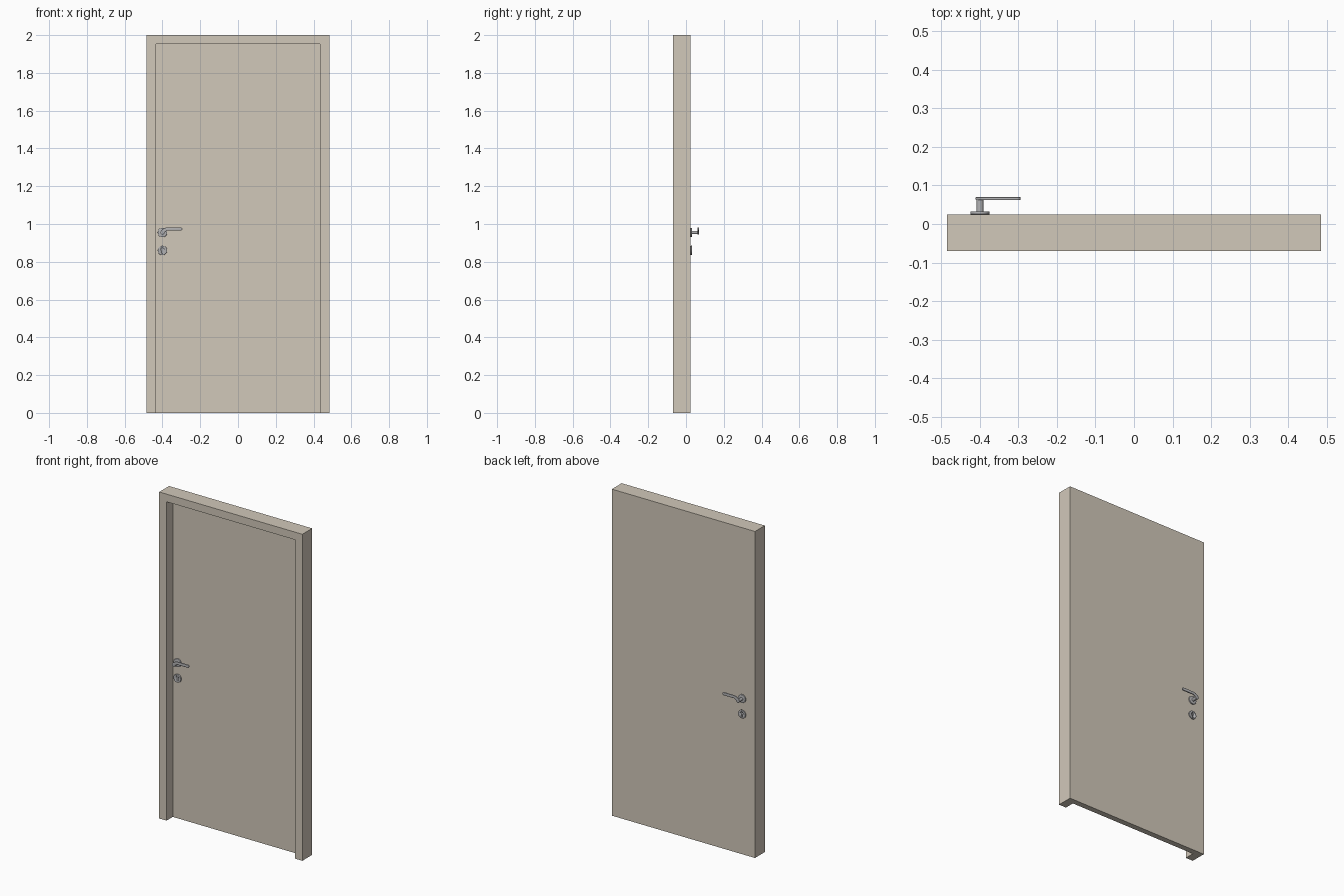
import bpy, bmesh, math
from mathutils import Vector, Matrix

if "Cube" in bpy.data.objects:
    bpy.data.objects.remove(bpy.data.objects["Cube"])

BACK, LEAF_FRONT, FRONT = 0.025, -0.01, -0.07   # y planes
HX, HZ, KZ = -0.40, 0.955, 0.86                 # handle axis and keyhole height
MID = (BACK + LEAF_FRONT) / 2


def material(name, color):
    m = bpy.data.materials.new(name)
    m.diffuse_color = color
    m.use_nodes = True
    m.node_tree.nodes["Principled BSDF"].inputs["Base Color"].default_value = m.diffuse_color
    return m


PAINT = material("beige_paint", (0.64, 0.58, 0.49, 1))
METAL = material("grey_metal", (0.45, 0.45, 0.46, 1))


def finish(name, bm, mat, smooth=False):
    bmesh.ops.recalc_face_normals(bm, faces=bm.faces)
    me = bpy.data.meshes.new(name)
    bm.to_mesh(me)
    bm.free()
    ob = bpy.data.objects.new(name, me)
    bpy.context.collection.objects.link(ob)
    me.materials.append(mat)
    if smooth:
        bpy.ops.object.select_all(action='DESELECT')
        ob.select_set(True)
        bpy.context.view_layer.objects.active = ob
        bpy.ops.object.shade_smooth_by_angle(angle=math.radians(35))
    return ob


def box(name, x0, x1, y0, y1, z0, z1, mat):
    bm = bmesh.new()
    bmesh.ops.create_cube(bm, size=1)
    for v in bm.verts:
        v.co = Vector((x0 if v.co.x < 0 else x1,
                       y0 if v.co.y < 0 else y1,
                       z0 if v.co.z < 0 else z1))
    return finish(name, bm, mat)


def cut(ob, cutter):
    m = ob.modifiers.new("cut", 'BOOLEAN')
    m.object = cutter
    m.solver = 'EXACT'
    cutter.hide_render = True
    cutter.hide_set(True)


def prism(name, pts, y0, y1, side, mat, bevel=0.0):
    """Extrude an (x, z) outline along y; side -1 mirrors it to the front."""
    bm = bmesh.new()
    f = bm.faces.new([bm.verts.new((x, y0, z)) for x, z in pts])
    r = bmesh.ops.extrude_face_region(bm, geom=[f])
    for v in r["geom"]:
        if isinstance(v, bmesh.types.BMVert):
            v.co.y = y1
    if bevel:
        rim = [e for e in bm.edges if abs(e.verts[0].co.y - e.verts[1].co.y) < 1e-6]
        bmesh.ops.bevel(bm, geom=rim, offset=bevel, segments=3, profile=0.5, affect='EDGES')
    if side < 0:
        for v in bm.verts:
            v.co.y = 2 * MID - v.co.y
    return finish(name, bm, mat, True)


def arc(cx, cz, r, a0, a1, n):
    return [(cx + r * math.cos(math.radians(a0 + (a1 - a0) * i / n)),
             cz + r * math.sin(math.radians(a0 + (a1 - a0) * i / n))) for i in range(n + 1)]


def disc(cx, cz, r, n=32):
    return arc(cx, cz, r, 0, 360 - 360 / n, n - 1)


# door leaf and surrounding frame: one slab with a recess open at the bottom
door = box("door_leaf_and_frame", -0.485, 0.485, FRONT, BACK, 0, 2, PAINT)
cut(door, box("recess_cutter", -0.435, 0.435, FRONT - 0.05, LEAF_FRONT, -0.05, 1.953, PAINT))

# lever outline: round hub, gentle rise, straight grip with rounded tip
lever = (arc(HX, HZ, 0.011, 150, 340, 12)
         + [(-0.385, 0.959), (-0.379, 0.963), (-0.372, 0.965)]
         + arc(-0.303, 0.9735, 0.0085, -90, 90, 8)
         + [(-0.375, 0.982), (-0.389, 0.979), (-0.400, 0.972), (-0.406, 0.966)])

# keyhole outline: round top with a narrower slot below
keyhole = arc(HX, KZ + 0.006, 0.0085, -54, 234, 14) + arc(HX, KZ - 0.012, 0.005, 180, 360, 8)

# matching fittings on both faces
for side, tag in ((1, "back"), (-1, "front")):
    prism(tag + "_handle_rosette", disc(HX, HZ, 0.025), BACK, 0.033, side, METAL, 0.0012)
    prism(tag + "_handle_neck", disc(HX, HZ, 0.009, 24), 0.032, 0.066, side, METAL)
    prism(tag + "_lever", lever, 0.062, 0.070, side, METAL, 0.002)
    plate = prism(tag + "_keyhole_rosette", disc(HX, KZ, 0.025), BACK, 0.033, side, METAL, 0.0012)
    cut(plate, prism(tag + "_keyhole_cutter", keyhole, 0.0265, 0.05, side, METAL))
